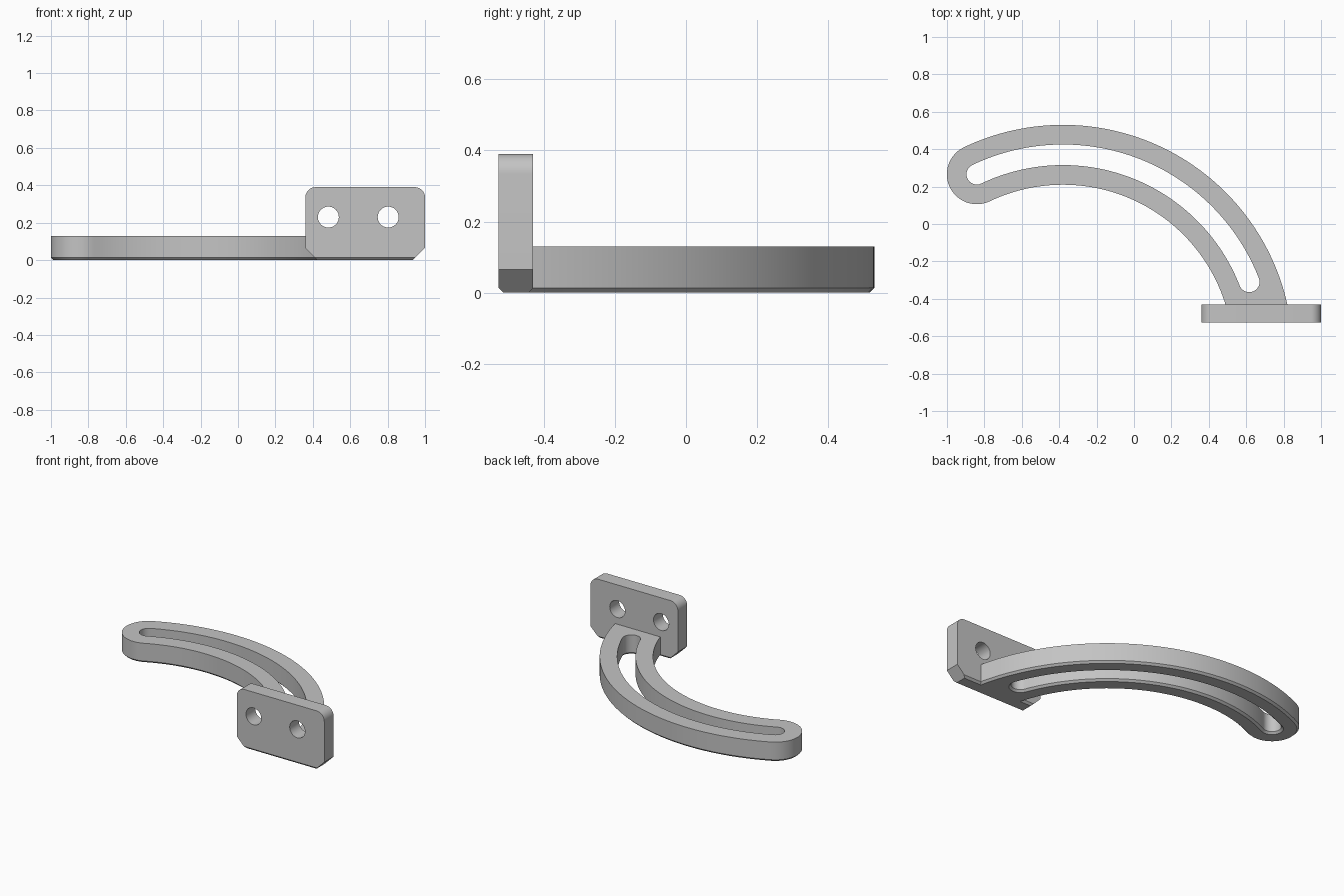
import bpy, bmesh
from math import sin, cos, asin, pi, radians

cube = bpy.data.objects.get("Cube")
if cube:
    bpy.data.objects.remove(cube, do_unlink=True)

# One plain grey for the whole bracket
grey = bpy.data.materials.new("grey")
grey.use_nodes = True
GREY = (0.55, 0.55, 0.55, 1)
grey.diffuse_color = GREY
grey.node_tree.nodes["Principled BSDF"].inputs["Base Color"].default_value = GREY


def arc(cx, cy, r, start, end, n):
    """Points along a circular arc."""
    angles = [start + (end - start) * i / n for i in range(n + 1)]
    return [(cx + r * cos(a), cy + r * sin(a)) for a in angles]


def slab(name, layers, place):
    """Stack matching outlines (with holes), wall them and cap both ends."""
    bm = bmesh.new()
    rings = [[[bm.verts.new(place(u, v, h)) for u, v in loop] for loop in loops]
             for h, loops in layers]
    for low, high in zip(rings, rings[1:]):
        for a, b in zip(low, high):
            for i in range(len(a)):
                j = (i + 1) % len(a)
                bm.faces.new((a[i], a[j], b[j], b[i]))
    for cap in (rings[0], rings[-1]):
        edges = [bm.edges.get((loop[i - 1], loop[i]))
                 for loop in cap for i in range(len(loop))]
        bmesh.ops.triangle_fill(bm, use_beauty=True, edges=edges)
    bmesh.ops.recalc_face_normals(bm, faces=bm.faces)
    mesh = bpy.data.meshes.new(name)
    bm.to_mesh(mesh)
    bm.free()
    mesh.materials.append(grey)
    obj = bpy.data.objects.new(name, mesh)
    bpy.context.collection.objects.link(obj)
    bpy.ops.object.select_all(action='DESELECT')
    obj.select_set(True)
    bpy.context.view_layer.objects.active = obj
    bpy.ops.object.shade_smooth_by_angle(angle=radians(25))
    return obj


# Curved arm: a slotted arc with a round free end
CX, CY, MID = -0.38, -0.70, 1.07
HALF, SLOT = 0.16, 0.055
FREE, FIXED = radians(115.5), radians(21.4)
ROOT_Y = -0.46


def arm_loops(d):
    outer, inner = MID + HALF - d, MID - HALF + d
    ex, ey = CX + MID * cos(FREE), CY + MID * sin(FREE)
    outline = arc(CX, CY, outer, asin((ROOT_Y - CY) / outer), FREE, 64)
    outline += arc(ex, ey, HALF - d, FREE, FREE + pi, 24)[1:-1]
    outline += arc(CX, CY, inner, FREE, asin((ROOT_Y - CY) / inner), 64)
    s = SLOT + d
    fx, fy = CX + MID * cos(FIXED), CY + MID * sin(FIXED)
    slot = arc(CX, CY, MID + s, FIXED, FREE, 64)
    slot += arc(ex, ey, s, FREE, FREE + pi, 16)[1:-1]
    slot += arc(CX, CY, MID - s, FREE, FIXED, 64)
    slot += arc(fx, fy, s, FIXED + pi, FIXED + 2 * pi, 16)[1:-1]
    return [outline, slot]


BEVEL = 0.013
slab("curved_slotted_arm",
     [(0, arm_loops(BEVEL)), (BEVEL, arm_loops(0)), (0.13, arm_loops(0))],
     lambda u, v, h: (u, v, h))

# Mounting plate: rounded top corners, cut bottom corners, two screw holes
LEFT, RIGHT, TOP, CUT, ROUND = 0.36, 1.0, 0.39, 0.065, 0.055


def plate_loops(base):
    run = CUT - base
    outline = [(LEFT, CUT), (LEFT + run, base), (RIGHT - run, base), (RIGHT, CUT)]
    outline += arc(RIGHT - ROUND, TOP - ROUND, ROUND, 0, pi / 2, 10)
    outline += arc(LEFT + ROUND, TOP - ROUND, ROUND, pi / 2, pi, 10)
    holes = [arc(x, 0.23, 0.056, 0, 2 * pi, 40)[:-1] for x in (0.483, 0.803)]
    return [outline] + holes


FRONT, BACK = -0.527, -0.43
slab("mounting_plate",
     [(FRONT, plate_loops(BEVEL)), (FRONT + BEVEL, plate_loops(0)),
      (BACK - BEVEL, plate_loops(0)), (BACK, plate_loops(BEVEL))],
     lambda u, v, h: (u, h, v))
